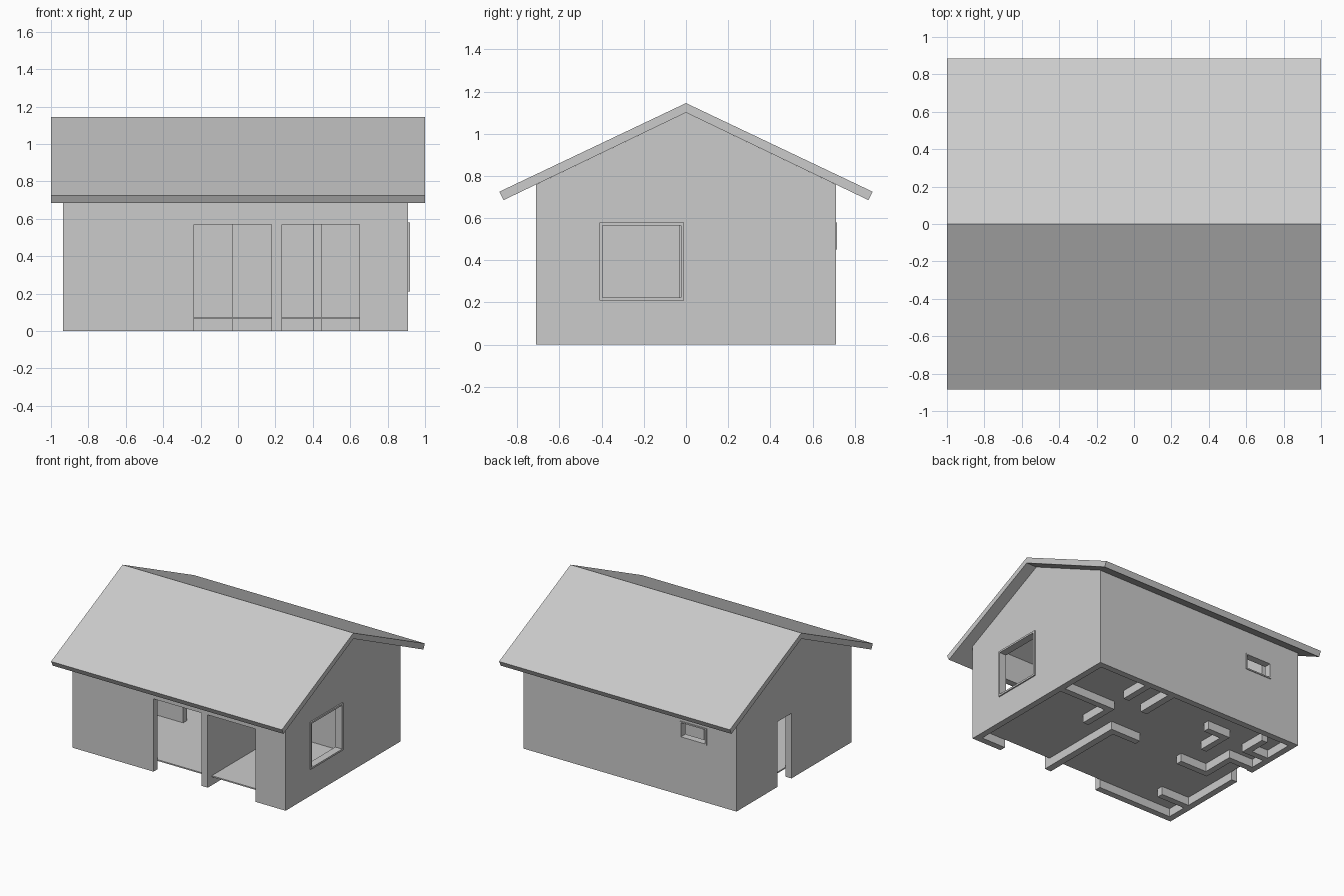
import bpy, bmesh

cube = bpy.data.objects.get("Cube")
if cube:
    bpy.data.objects.remove(cube, do_unlink=True)

# One plain plaster colour
grey = bpy.data.materials.new("plain grey")
grey.use_nodes = True
grey.diffuse_color = (0.6, 0.6, 0.6, 1)
grey.node_tree.nodes["Principled BSDF"].inputs["Base Color"].default_value = (0.6, 0.6, 0.6, 1)

RIDGE, SLOPE = 1.10, 0.48
LEFT, RIGHT, DEPTH, THICK = -0.935, 0.91, 0.71, 0.05


def prism(name, profile, x0, x1):
    """Extrude a (y, z) profile along x."""
    bm = bmesh.new()
    face = bm.faces.new([bm.verts.new((x0, y, z)) for y, z in profile])
    ext = bmesh.ops.extrude_face_region(bm, geom=[face])
    bmesh.ops.translate(bm, vec=(x1 - x0, 0, 0),
                        verts=[v for v in ext["geom"] if isinstance(v, bmesh.types.BMVert)])
    bmesh.ops.recalc_face_normals(bm, faces=bm.faces)
    mesh = bpy.data.meshes.new(name)
    bm.to_mesh(mesh)
    bm.free()
    mesh.materials.append(grey)
    ob = bpy.data.objects.new(name, mesh)
    bpy.context.scene.collection.objects.link(ob)
    return ob


def box(name, x0, x1, y0, y1, z0, z1):
    return prism(name, [(y0, z0), (y1, z0), (y1, z1), (y0, z1)], x0, x1)


def under_roof(name, x0, x1, y0, y1, z0=0.0, lift=0.0):
    """Block whose top follows the underside of the roof."""
    def top(y):
        return RIDGE + lift - SLOPE * abs(y)
    profile = [(y0, z0), (y1, z0), (y1, top(y1))]
    if y0 < 0 < y1:
        profile.append((0, top(0)))
    return prism(name, profile + [(y0, top(y0))], x0, x1)


def cut(target, cutters):
    """Subtract the cutters, keep the result and drop the helpers."""
    for c in cutters:
        c.hide_render = True
        mod = target.modifiers.new("opening", 'BOOLEAN')
        mod.operation, mod.solver, mod.object = 'DIFFERENCE', 'EXACT', c
    deps = bpy.context.evaluated_depsgraph_get()
    mesh = bpy.data.meshes.new_from_object(target.evaluated_get(deps))
    target.modifiers.clear()
    target.data = mesh
    for c in cutters:
        bpy.data.objects.remove(c, do_unlink=True)


# Outer walls with door and window openings
inner = DEPTH - THICK
walls = under_roof("outer_walls", LEFT, RIGHT, -DEPTH, DEPTH)
cut(walls, [
    under_roof("room_cutter", LEFT + THICK, RIGHT - THICK, -inner, inner, -0.2, 0.3),
    box("front_left_cutter", 0.235, 0.65, -0.8, -0.6, -0.1, 0.57),
    box("front_right_cutter", -0.235, 0.18, -0.8, -0.6, -0.1, 0.57),
    box("side_door_cutter", -1.0, -0.8, 0.03, 0.2, -0.1, 0.51),
    box("side_window_cutter", 0.8, 1.0, -0.40, -0.02, 0.22, 0.57),
    box("back_window_cutter", -0.67, -0.455, 0.6, 0.8, 0.457, 0.573),
])

# Floor slab, raised above the wall feet
box("floor", LEFT + THICK, RIGHT - THICK, -inner, inner, 0.065, 0.075)

# Gable roof with overhang
half = [(0.885, 0.725), (0.865, 0.685)]
prism("roof", [(0, 1.145)] + half + [(0, RIDGE)] + [(-y, z) for y, z in reversed(half)], -1, 1)

# Window frames, standing slightly proud of the walls
FRAME = 0.014
for n, (z0, z1) in enumerate([(0.21, 0.21 + FRAME), (0.58 - FRAME, 0.58)]):
    box(f"side_window_rail_{n}", 0.86, 0.92, -0.41, -0.01, z0, z1)
for n, y in enumerate([-0.41, -0.01 - FRAME]):
    box(f"side_window_stile_{n}", 0.86, 0.92, y, y + FRAME, 0.21 + FRAME, 0.58 - FRAME)
for n, z in enumerate([0.45, 0.58 - 0.01]):
    box(f"back_window_rail_{n}", -0.678, -0.447, inner, 0.716, z, z + 0.01)
for n, x in enumerate([-0.678, -0.457]):
    box(f"back_window_stile_{n}", x, x + 0.01, inner, 0.716, 0.46, 0.57)

# Interior partitions: x from, x to, y from, y to
partitions = {
    "living_room_partition": (0.18, 0.235, -inner, 0.03),
    "hall_partition": (-0.03, 0.18, -0.02, 0.03),
    "bedroom_front_partition": (0.40, 0.45, -0.03, 0.21),
    "bedroom_cross_partition": (0.40, 0.86, 0.21, 0.26),
    "bedroom_back_partition": (0.40, 0.45, 0.42, inner),
    "back_room_partition": (0.18, 0.235, 0.355, inner),
    "kitchen_partition": (-0.885, -0.64, -0.50, -0.45),
    "entry_front_partition": (-0.72, -0.44, -0.05, 0.0),
    "entry_inner_partition": (-0.72, -0.67, 0.0, 0.21),
    "entry_back_partition": (-0.885, -0.67, 0.21, 0.26),
    "bath_side_partition": (-0.49, -0.44, 0.22, 0.43),
    "bath_end_partition": (-0.49, -0.29, 0.43, 0.48),
    "store_front_partition": (-0.885, -0.69, 0.38, 0.43),
    "store_side_partition": (-0.74, -0.69, 0.43, 0.60),
}
for name, (x0, x1, y0, y1) in partitions.items():
    under_roof(name, x0, x1, y0, y1)

# Wall above the inner doorway
under_roof("bedroom_door_lintel", 0.40, 0.45, 0.26, 0.42, 0.51)
